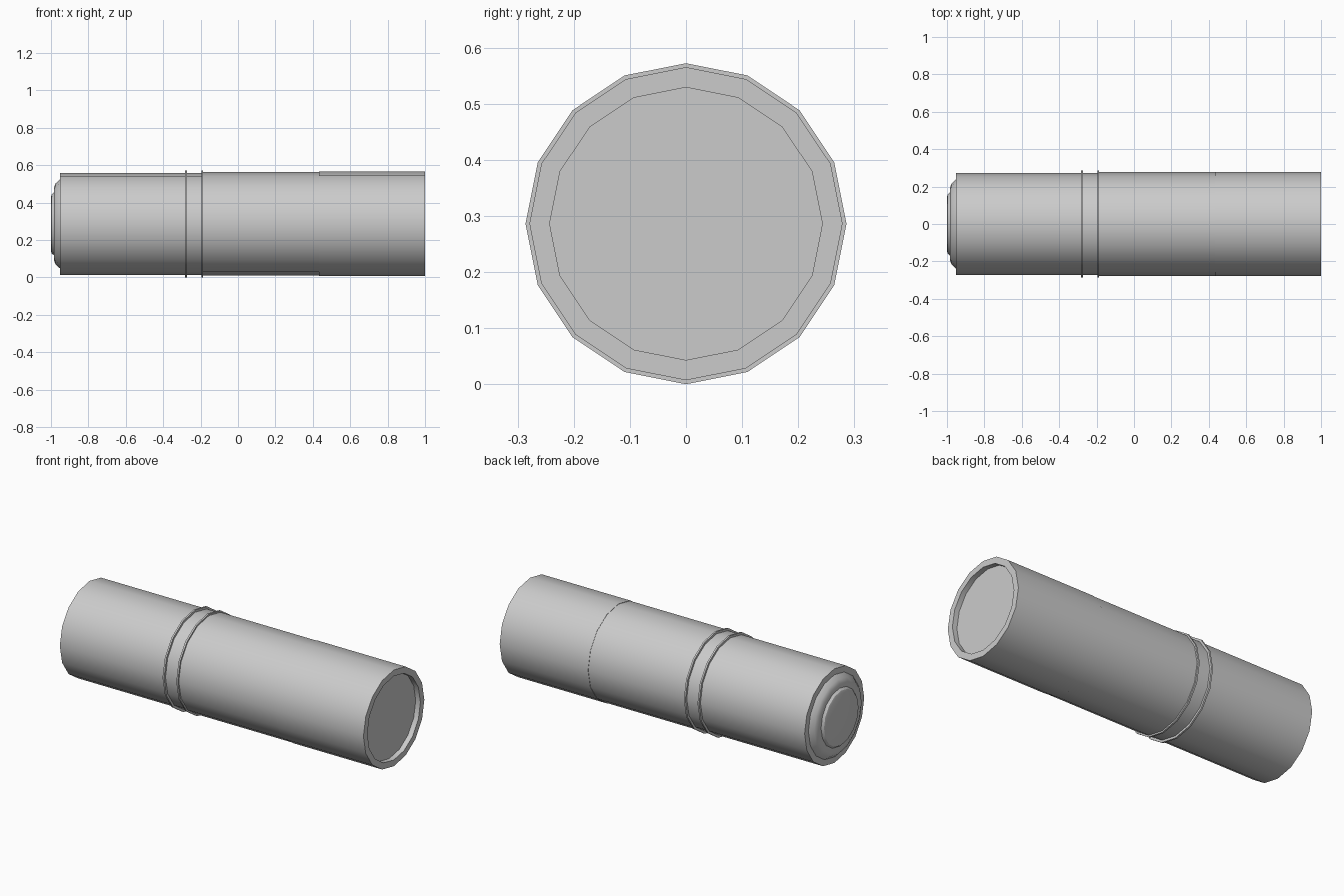
import bpy, bmesh
from math import sin, cos, pi

if "Cube" in bpy.data.objects:
    bpy.data.objects.remove(bpy.data.objects["Cube"])

SIDES = 16
CENTRE_Z = 0.286


def turned(name, profile):
    """Revolve (x, radius) points about the x axis; radius 0 makes a pole."""
    bm = bmesh.new()
    rows = []
    for x, r in profile:
        if r == 0:
            rows.append([bm.verts.new((x, 0, CENTRE_Z))])
        else:
            rows.append([bm.verts.new((x, r * sin(2 * pi * i / SIDES),
                                       CENTRE_Z + r * cos(2 * pi * i / SIDES)))
                         for i in range(SIDES)])
    for a, b in zip(rows, rows[1:]):
        for i in range(SIDES):
            j = (i + 1) % SIDES
            if len(a) == 1:
                bm.faces.new((a[0], b[j], b[i]))
            elif len(b) == 1:
                bm.faces.new((a[i], a[j], b[0]))
            else:
                bm.faces.new((a[i], a[j], b[j], b[i]))
    bmesh.ops.recalc_face_normals(bm, faces=bm.faces)
    mesh = bpy.data.meshes.new(name)
    bm.to_mesh(mesh)
    bm.free()
    obj = bpy.data.objects.new(name, mesh)
    bpy.context.collection.objects.link(obj)
    bpy.ops.object.select_all(action='DESELECT')
    obj.select_set(True)
    bpy.context.view_layer.objects.active = obj
    bpy.ops.object.shade_smooth_by_angle(angle=0.5)
    return obj


# Rear tube with its stepped end button
turned("rear_tube", [
    (-1.0, 0), (-1.0, 0.145), (-0.996, 0.158), (-0.984, 0.168),
    (-0.984, 0.195), (-0.975, 0.217), (-0.952, 0.238),
    (-0.952, 0.273), (-0.19, 0.273), (-0.19, 0)])

# Front tube: slim sleeve, then a hair-wider end with a shallow recess
turned("front_tube", [
    (-0.19, 0), (-0.19, 0.277), (0.433, 0.277), (0.433, 0.279),
    (1.0, 0.279), (1.0, 0.243), (0.97, 0.243), (0.97, 0)])

# Two thin raised rings
for name, x in (("rear_ring", -0.279), ("front_ring", -0.191)):
    w = 0.005
    turned(name, [(x - w, 0.26), (x - w, 0.286), (x + w, 0.286),
                  (x + w, 0.26), (x - w, 0.26)])
